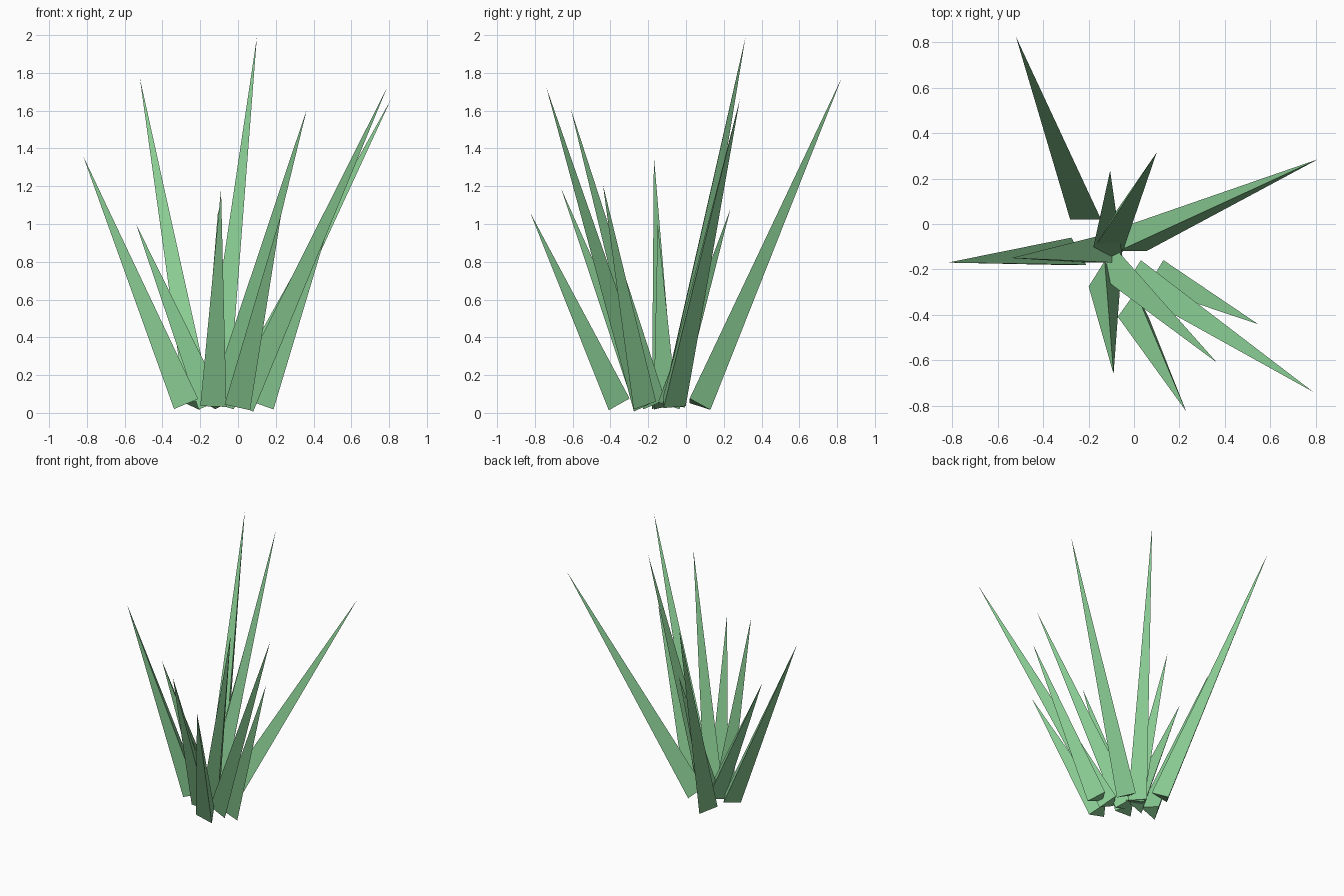
import bpy
import bmesh
import math
from mathutils import Matrix, Vector

cube = bpy.data.objects.get("Cube")
if cube:
    bpy.data.objects.remove(cube, do_unlink=True)

# Leaf colour
leaf = bpy.data.materials.new("leaf_green")
leaf.use_nodes = True
GREEN = (0.25, 0.60, 0.29, 1.0)
leaf.diffuse_color = GREEN
bsdf = leaf.node_tree.nodes["Principled BSDF"]
bsdf.inputs["Base Color"].default_value = GREEN
bsdf.inputs["Roughness"].default_value = 0.8

RADIUS = 0.08


def blade(name, base, tip):
    """Three-sided spike standing on base, tilted about x then y to reach tip."""
    base, tip = Vector(base), Vector(tip)
    axis = tip - base
    length = axis.length
    tilt_x = -math.asin(axis.y / length)
    tilt_y = math.atan2(axis.x, axis.z)
    bm = bmesh.new()
    ring = []
    for i in range(3):
        angle = math.pi / 2 + i * math.tau / 3
        ring.append(bm.verts.new((RADIUS * math.cos(angle), RADIUS * math.sin(angle), 0)))
    point = bm.verts.new((0, 0, length))
    bm.faces.new(ring[::-1])
    for i in range(3):
        bm.faces.new((ring[i], ring[(i + 1) % 3], point))
    turn = Matrix.Rotation(tilt_y, 4, 'Y') @ Matrix.Rotation(tilt_x, 4, 'X')
    bm.transform(Matrix.Translation(base) @ turn)
    mesh = bpy.data.meshes.new(name)
    bm.to_mesh(mesh)
    bm.free()
    mesh.materials.append(leaf)
    bpy.context.collection.objects.link(bpy.data.objects.new(name, mesh))


# Each blade: base centre and tip
blades = {
    "tallest_blade": ((-0.12, -0.085, 0.045), (0.10, 0.315, 1.99)),
    "back_right_blade": ((-0.21, 0.056, 0.048), (-0.52, 0.825, 1.775)),
    "front_left_blade": ((0.022, -0.237, 0.045), (0.79, -0.74, 1.725)),
    "back_left_blade": ((-0.01, -0.08, 0.05), (0.81, 0.285, 1.66)),
    "front_tall_blade": ((-0.085, -0.187, 0.048), (0.365, -0.61, 1.61)),
    "right_blade": ((-0.275, -0.14, 0.048), (-0.82, -0.17, 1.36)),
    "front_blade": ((-0.13, -0.238, 0.048), (-0.09, -0.66, 1.185)),
    "left_short_blade": ((0.125, -0.238, 0.048), (0.545, -0.44, 1.21)),
    "front_short_blade": ((0.0, -0.372, 0.045), (0.23, -0.825, 1.06)),
    "back_short_blade": ((-0.12, -0.11, 0.045), (-0.105, 0.235, 1.08)),
    "right_short_blade": ((-0.145, -0.13, 0.045), (-0.54, -0.15, 1.0)),
}
for name, (base, tip) in blades.items():
    blade(name, base, tip)
